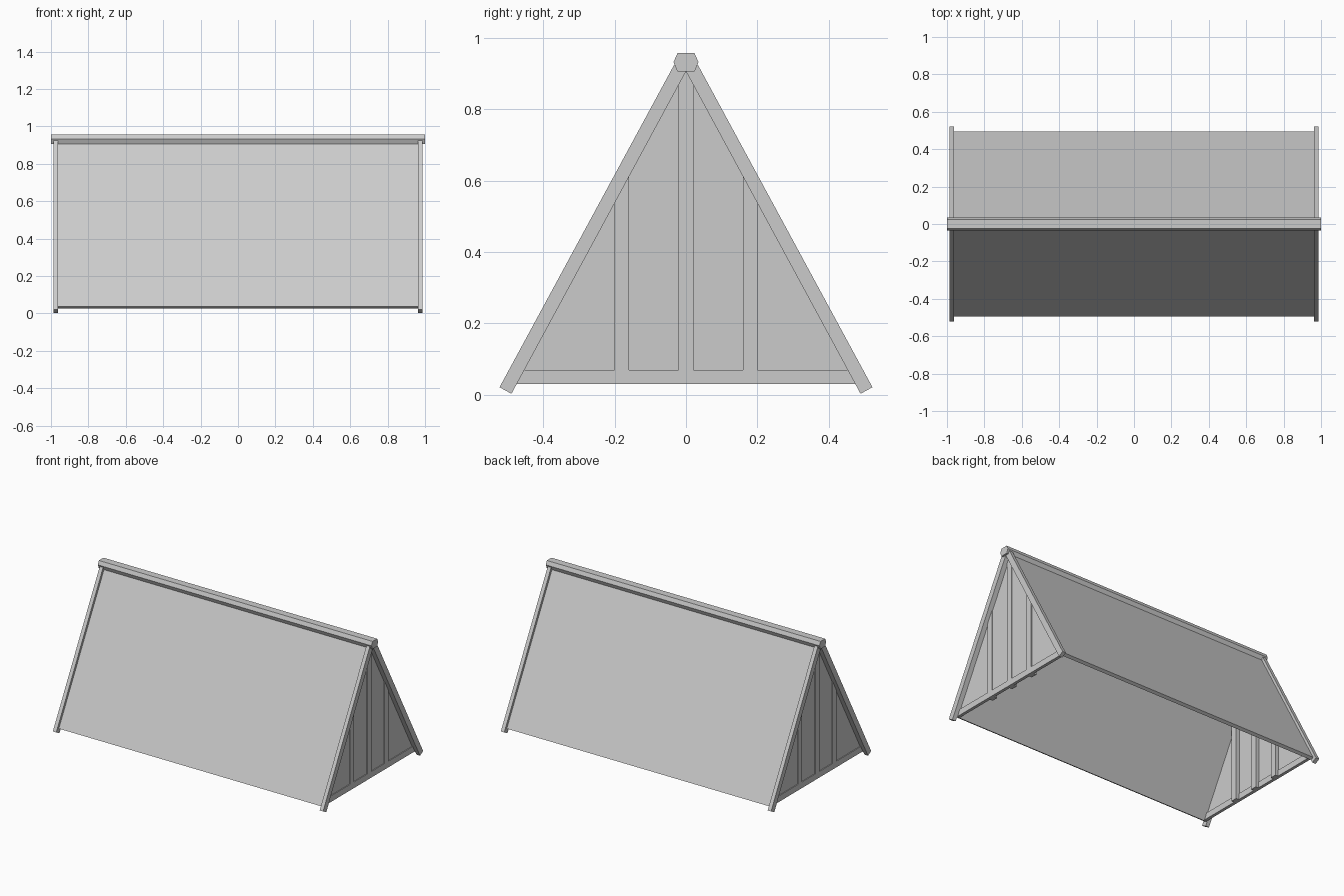
import bpy, bmesh, math

if "Cube" in bpy.data.objects:
    bpy.data.objects.remove(bpy.data.objects["Cube"])

grey = bpy.data.materials.new("plain_grey")
grey.diffuse_color = (0.6, 0.6, 0.6, 1)
grey.use_nodes = True
grey.node_tree.nodes["Principled BSDF"].inputs["Base Color"].default_value = grey.diffuse_color

APEX = 0.906                       # height where the two inner slopes meet
FOOT = (0.489, 0.003)              # inner corner of a rafter foot
LEN = math.hypot(FOOT[0], APEX - FOOT[1])
DY, DZ = FOOT[0] / LEN, (FOOT[1] - APEX) / LEN


def prism(name, profile, x0, x1):
    """Extrude a (y, z) outline along x."""
    bm = bmesh.new()
    face = bm.faces.new([bm.verts.new((x0, y, z)) for y, z in profile])
    res = bmesh.ops.extrude_face_region(bm, geom=[face])
    moved = [v for v in res["geom"] if isinstance(v, bmesh.types.BMVert)]
    bmesh.ops.translate(bm, verts=moved, vec=(x1 - x0, 0, 0))
    bmesh.ops.recalc_face_normals(bm, faces=bm.faces[:])
    mesh = bpy.data.meshes.new(name)
    bm.to_mesh(mesh)
    bm.free()
    mesh.materials.append(grey)
    ob = bpy.data.objects.new(name, mesh)
    bpy.context.collection.objects.link(ob)
    return ob


def slope_y(z):
    """Half width inside the slopes at height z."""
    return (APEX - z) * FOOT[0] / (APEX - FOOT[1])


def slope_z(y):
    """Height of the inner slope at y."""
    return APEX - abs(y) * (APEX - FOOT[1]) / FOOT[0]


def slab(side, length, thick):
    """Outline of a sloping board, square cut at both ends."""
    ny, nz = -DZ * thick, DY * thick
    a, b = (0, APEX), (DY * length, APEX + DZ * length)
    pts = [a, b, (b[0] + ny, b[1] + nz), (a[0] + ny, a[1] + nz)]
    return [(side * y, z) for y, z in pts]


# ridge pole
prism("ridge_pole", [(-0.024, 0.906), (0.024, 0.906), (0.035, 0.932),
                     (0.024, 0.957), (-0.024, 0.957), (-0.035, 0.932)], -1, 1)

# sloping roof panels
for side, label in ((-1, "front"), (1, "back")):
    prism(label + "_roof_panel", slab(side, LEN - 0.026, 0.0215), -0.9625, 0.9625)

# gable ends
for end, label in ((-1, "left"), (1, "right")):
    for side, sl in ((-1, "front"), (1, "back")):
        prism(f"{label}_{sl}_rafter", slab(side, LEN, 0.038), end * 0.9625, end * 0.9875)
    w0, w1 = slope_y(0.03), slope_y(0.07)
    prism(label + "_bottom_rail", [(-w0, 0.03), (w0, 0.03), (w1, 0.07), (-w1, 0.07)],
          end * 0.94, end * 0.96)
    prism(label + "_wall", [(-w1, 0.07), (w1, 0.07), (0, APEX)], end * 0.945, end * 0.955)
    for i, y in enumerate((-0.18, 0, 0.18)):
        a, b = y - 0.021, y + 0.021
        top = [(b, slope_z(b)), (a, slope_z(a))]
        if y == 0:
            top.insert(1, (0, APEX))
        prism(f"{label}_stud_{i + 1}", [(a, 0.03), (b, 0.03)] + top, end * 0.92, end * 0.96)
